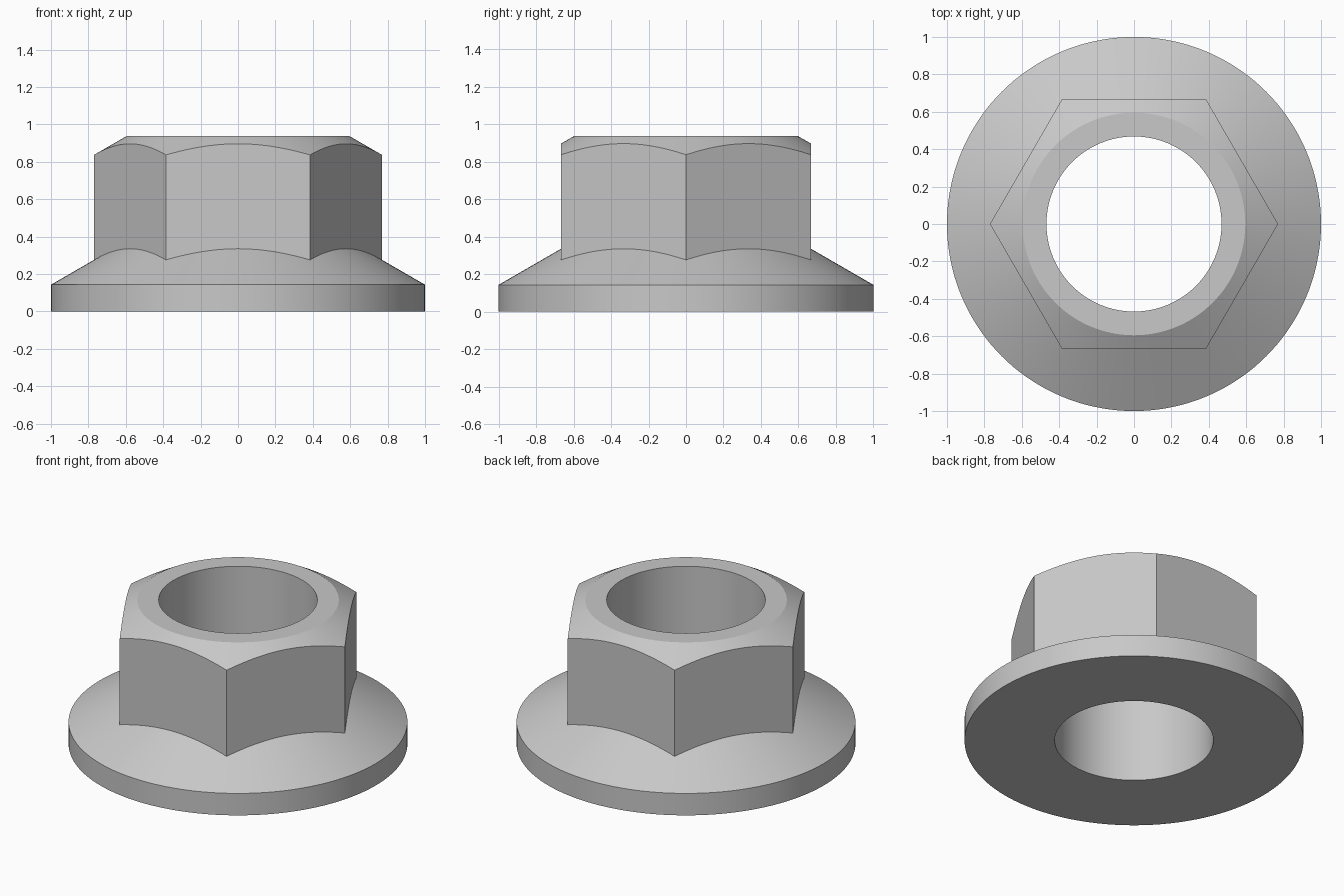
import bpy, bmesh
from math import cos, sin, pi, radians, tan

if "Cube" in bpy.data.objects:
    bpy.data.objects.remove(bpy.data.objects["Cube"], do_unlink=True)

SEGMENTS = 144
BORE, FLANGE, APOTHEM, TOP_R = 0.468, 1.0, 0.667, 0.595
RIM, HEIGHT = 0.143, 0.938
SLOPE = tan(radians(30))

steel = bpy.data.materials.new("steel grey")
steel.use_nodes = True
grey = (0.58, 0.58, 0.58, 1)
steel.diffuse_color = grey
steel.node_tree.nodes["Principled BSDF"].inputs["Base Color"].default_value = grey


def section(angle):
    """Closed radius/height section of the nut at one angle."""
    hexagon = APOTHEM / cos(angle % (pi / 3) - pi / 6)
    return [
        (BORE, 0), (FLANGE, 0), (FLANGE, RIM),               # bearing face and rim
        (hexagon, RIM + (FLANGE - hexagon) * SLOPE),         # conical flange meets flats
        (hexagon, HEIGHT - (hexagon - TOP_R) * SLOPE),       # flats meet top chamfer
        (TOP_R, HEIGHT), (BORE, HEIGHT),                     # top face and bore
    ]


# Sweep the section around the axis and bridge neighbouring sections
bm = bmesh.new()
sections = []
for i in range(SEGMENTS):
    a = 2 * pi * i / SEGMENTS
    sections.append([bm.verts.new((r * cos(a), r * sin(a), z)) for r, z in section(a)])
for i, here in enumerate(sections):
    after = sections[(i + 1) % SEGMENTS]
    for j in range(len(here)):
        k = (j + 1) % len(here)
        bm.faces.new((here[j], after[j], after[k], here[k]))
bmesh.ops.recalc_face_normals(bm, faces=bm.faces)

mesh = bpy.data.meshes.new("flange_nut")
bm.to_mesh(mesh)
bm.free()
mesh.materials.append(steel)
nut = bpy.data.objects.new("flange_nut", mesh)
bpy.context.collection.objects.link(nut)

# Smooth round surfaces, crisp machined edges
bpy.ops.object.select_all(action='DESELECT')
nut.select_set(True)
bpy.context.view_layer.objects.active = nut
bpy.ops.object.shade_smooth_by_angle(angle=radians(20))
